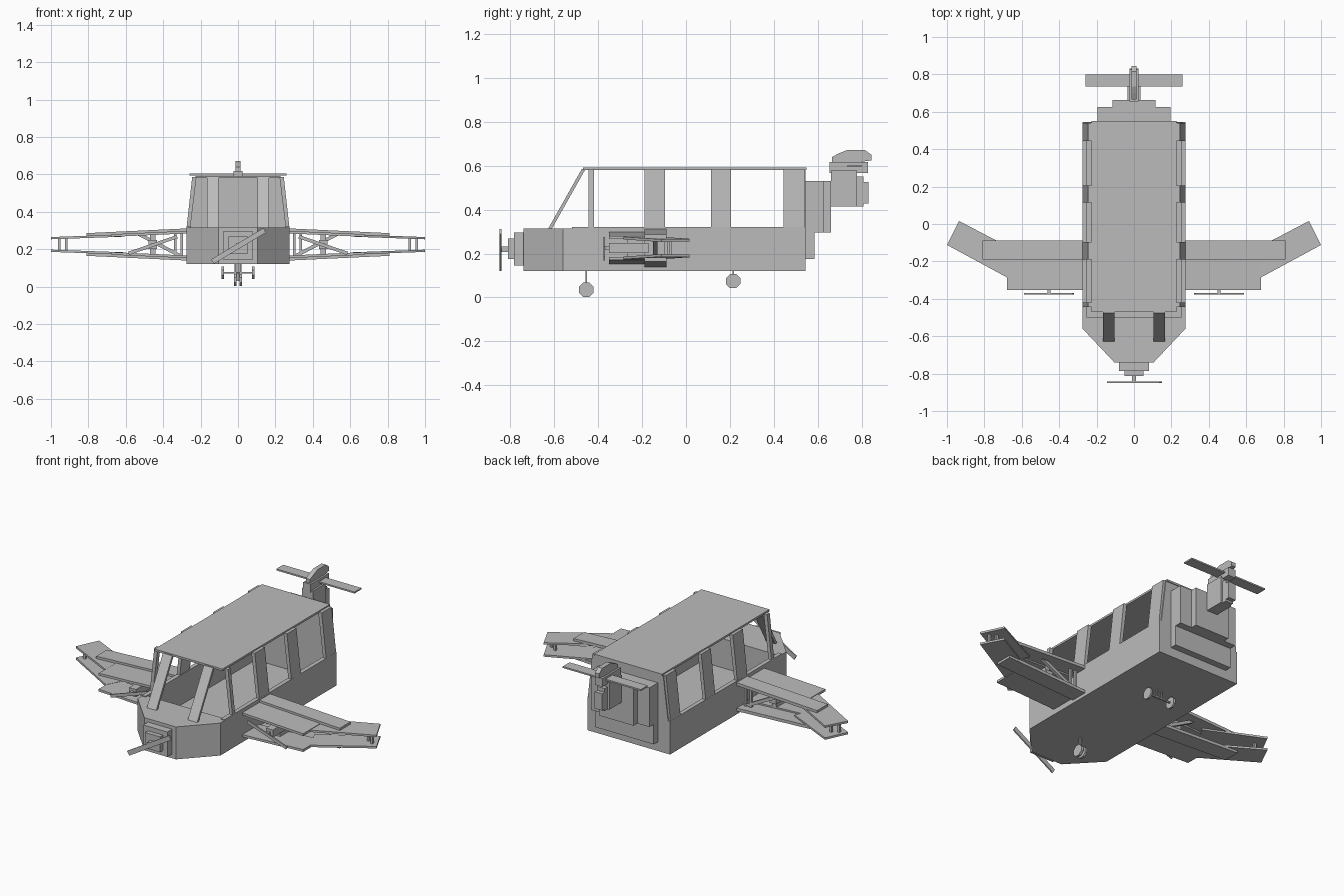
import bpy, bmesh, math
from mathutils import Matrix, Vector

cube = bpy.data.objects.get("Cube")
if cube:
    bpy.data.objects.remove(cube, do_unlink=True)

grey = bpy.data.materials.new("plain grey")
grey.use_nodes = True
grey.diffuse_color = (0.5, 0.5, 0.5, 1)
grey.node_tree.nodes["Principled BSDF"].inputs["Base Color"].default_value = (0.5, 0.5, 0.5, 1)


def finish(name, bm):
    bmesh.ops.recalc_face_normals(bm, faces=bm.faces)
    me = bpy.data.meshes.new(name)
    bm.to_mesh(me)
    bm.free()
    me.materials.append(grey)
    ob = bpy.data.objects.new(name, me)
    bpy.context.collection.objects.link(ob)
    return ob


def loft(name, lower, upper):
    """Solid between two matching loops of 3D points."""
    bm = bmesh.new()
    a = [bm.verts.new(p) for p in lower]
    b = [bm.verts.new(p) for p in upper]
    n = len(a)
    bm.faces.new(a)
    bm.faces.new(b)
    for i in range(n):
        j = (i + 1) % n
        bm.faces.new((a[i], a[j], b[j], b[i]))
    return finish(name, bm)


def rect(x0, x1, y0, y1, z):
    return [(x0, y0, z), (x1, y0, z), (x1, y1, z), (x0, y1, z)]


def box(name, x0, x1, y0, y1, z0, z1):
    return loft(name, rect(x0, x1, y0, y1, z0), rect(x0, x1, y0, y1, z1))


def blade(name, cx, y, cz, length, width, angle):
    """Flat propeller blade turned about the y axis."""
    bm = bmesh.new()
    m = (Matrix.Translation((cx, y, cz)) @ Matrix.Rotation(angle, 4, 'Y')
         @ Matrix.Diagonal((length, 0.008, width, 1)))
    bmesh.ops.create_cube(bm, size=1, matrix=m)
    return finish(name, bm)


def wheel(name, x, y, z, r, w):
    bm = bmesh.new()
    m = (Matrix.Translation((x, y, z)) @ Matrix.Rotation(math.pi / 2, 4, 'Y')
         @ Matrix.Rotation(math.pi / 8, 4, 'Z'))
    bmesh.ops.create_cone(bm, cap_ends=True, segments=8, radius1=r, radius2=r, depth=w, matrix=m)
    return finish(name, bm)


def mirrored_x(s, x0, x1):
    return tuple(sorted((s * x0, s * x1)))


# Hull: floor, pointed nose and rear wall
box("floor", -0.275, 0.275, -0.52, 0.54, 0.12, 0.14)
nose = [(-0.275, -0.5), (-0.275, -0.56), (-0.105, -0.74), (0.105, -0.74), (0.275, -0.56), (0.275, -0.5)]
loft("nose", [(x, y, 0.12) for x, y in nose], [(x, y, 0.315) for x, y in nose])
loft("rear_wall_lower", rect(-0.275, 0.275, 0.525, 0.545, 0.12), rect(-0.275, 0.275, 0.525, 0.545, 0.32))
loft("rear_wall_upper", rect(-0.262, 0.262, 0.525, 0.545, 0.32), rect(-0.23, 0.23, 0.525, 0.545, 0.58))
box("roof", -0.226, 0.226, -0.47, 0.55, 0.58, 0.592)

# Side walls and leaning window pillars
for s, side in ((1, "left"), (-1, "right")):
    box(f"{side}_wall", *mirrored_x(s, 0.25, 0.275), -0.52, 0.54, 0.12, 0.32)
    for i, (y0, y1) in enumerate(((-0.445, -0.42), (-0.19, -0.095), (0.115, 0.205), (0.445, 0.54))):
        loft(f"{side}_pillar_{i + 1}",
             rect(*mirrored_x(s, 0.255, 0.275), y0, y1, 0.315),
             rect(*mirrored_x(s, 0.222, 0.245), y0, y1, 0.585))
    # Sloping windscreen post
    a, b = mirrored_x(s, 0.105, 0.167)
    loft(f"{side}_windscreen_post", rect(a, b, -0.63, -0.613, 0.31), rect(a, b, -0.475, -0.458, 0.585))

# Nose steps and main propeller
box("nose_step_large", -0.08, 0.08, -0.785, -0.74, 0.145, 0.295)
box("nose_step_small", -0.05, 0.05, -0.812, -0.785, 0.175, 0.268)
box("nose_shaft", -0.012, 0.012, -0.845, -0.812, 0.208, 0.232)
blade("nose_propeller", 0.003, -0.845, 0.217, 0.325, 0.028, -math.radians(31))

# Stepped rear boxes and tail
box("rear_step_low", -0.195, 0.195, 0.54, 0.585, 0.175, 0.30)
box("rear_step_wide", -0.195, 0.195, 0.54, 0.626, 0.295, 0.53)
box("rear_step_narrow", -0.115, 0.115, 0.62, 0.662, 0.295, 0.53)
box("tail_block", -0.036, 0.036, 0.66, 0.78, 0.415, 0.578)
box("tail_cap", -0.025, 0.025, 0.78, 0.808, 0.415, 0.55)
box("tail_end", -0.025, 0.025, 0.80, 0.832, 0.427, 0.527)
box("rotor_base", -0.025, 0.025, 0.655, 0.83, 0.568, 0.618)
tail_top = [(0.665, 0.618), (0.665, 0.64), (0.70, 0.658), (0.735, 0.672), (0.815, 0.672),
            (0.845, 0.65), (0.845, 0.625), (0.80, 0.618)]
loft("rotor_head", [(-0.014, y, z) for y, z in tail_top], [(0.014, y, z) for y, z in tail_top])
box("tail_rotor_blade", -0.26, 0.26, 0.735, 0.80, 0.595, 0.604)


# Paired wings: plates that converge toward the tips
def plate(name, s, outline, root_z, slope, thick, level):
    lo, hi = [], []
    for x, y in outline:
        top = root_z - slope * (x - 0.27)
        z0, z1 = top - thick, top
        if level == "lower":
            z0, z1 = 0.45 - z1, 0.45 - z0
        lo.append((s * x, y, z0))
        hi.append((s * x, y, z1))
    loft(name, lo, hi)


INNER = [(0.265, -0.19), (0.81, -0.19), (0.81, -0.088), (0.265, -0.088)]
FRONT = [(0.265, -0.352), (0.68, -0.352), (0.68, -0.19), (0.265, -0.19)]
TIP = [(0.68, -0.285), (1.0, -0.112), (0.935, 0.016), (0.615, -0.152)]

for s, side in ((1, "left"), (-1, "right")):
    for level in ("upper", "lower"):
        plate(f"{side}_{level}_wing_inner", s, INNER, 0.311, 0.047, 0.018, level)
        plate(f"{side}_{level}_wing_front", s, FRONT, 0.298, 0.045, 0.014, level)
        plate(f"{side}_{level}_wing_tip", s, TIP, 0.291, 0.036, 0.012, level)
    # Posts between the plates: root pair, then tip pair
    for i, (x, y, h) in enumerate(((0.30, -0.14, 0.072), (0.335, -0.14, 0.07),
                                   (0.918, -0.07, 0.033), (0.955, -0.09, 0.031))):
        box(f"{side}_wing_post_{i + 1}", *mirrored_x(s, x - 0.007, x + 0.007),
            y - 0.007, y + 0.007, 0.225 - h, 0.225 + h)
    # Diagonal brace across the gap
    loft(f"{side}_wing_brace",
         rect(*mirrored_x(s, 0.50, 0.54), -0.15, -0.13, 0.275),
         rect(*mirrored_x(s, 0.29, 0.33), -0.15, -0.13, 0.165))
    # Wing engine and propeller
    box(f"{side}_engine", *mirrored_x(s, 0.432, 0.478), -0.352, -0.17, 0.202, 0.248)
    box(f"{side}_engine_mount", *mirrored_x(s, 0.44, 0.47), -0.27, -0.19, 0.17, 0.285)
    box(f"{side}_engine_shaft", *mirrored_x(s, 0.447, 0.463), -0.375, -0.35, 0.217, 0.233)
    blade(f"{side}_propeller", s * 0.455, -0.373, 0.222, 0.275, 0.018, s * math.radians(19))

    # Landing wheels and legs
    wheel(f"{side}_front_wheel", s * 0.014, -0.455, 0.035, 0.036, 0.014)
    box(f"{side}_front_leg", *mirrored_x(s, 0.003, 0.009), -0.459, -0.451, 0.03, 0.125)
    wheel(f"{side}_rear_wheel", s * 0.081, 0.215, 0.074, 0.035, 0.012)
    box(f"{side}_rear_leg", *mirrored_x(s, 0.012, 0.020), 0.211, 0.219, 0.07, 0.125)
box("front_axle", -0.02, 0.02, -0.459, -0.451, 0.031, 0.039)
box("rear_axle", -0.085, 0.085, 0.211, 0.219, 0.07, 0.078)
